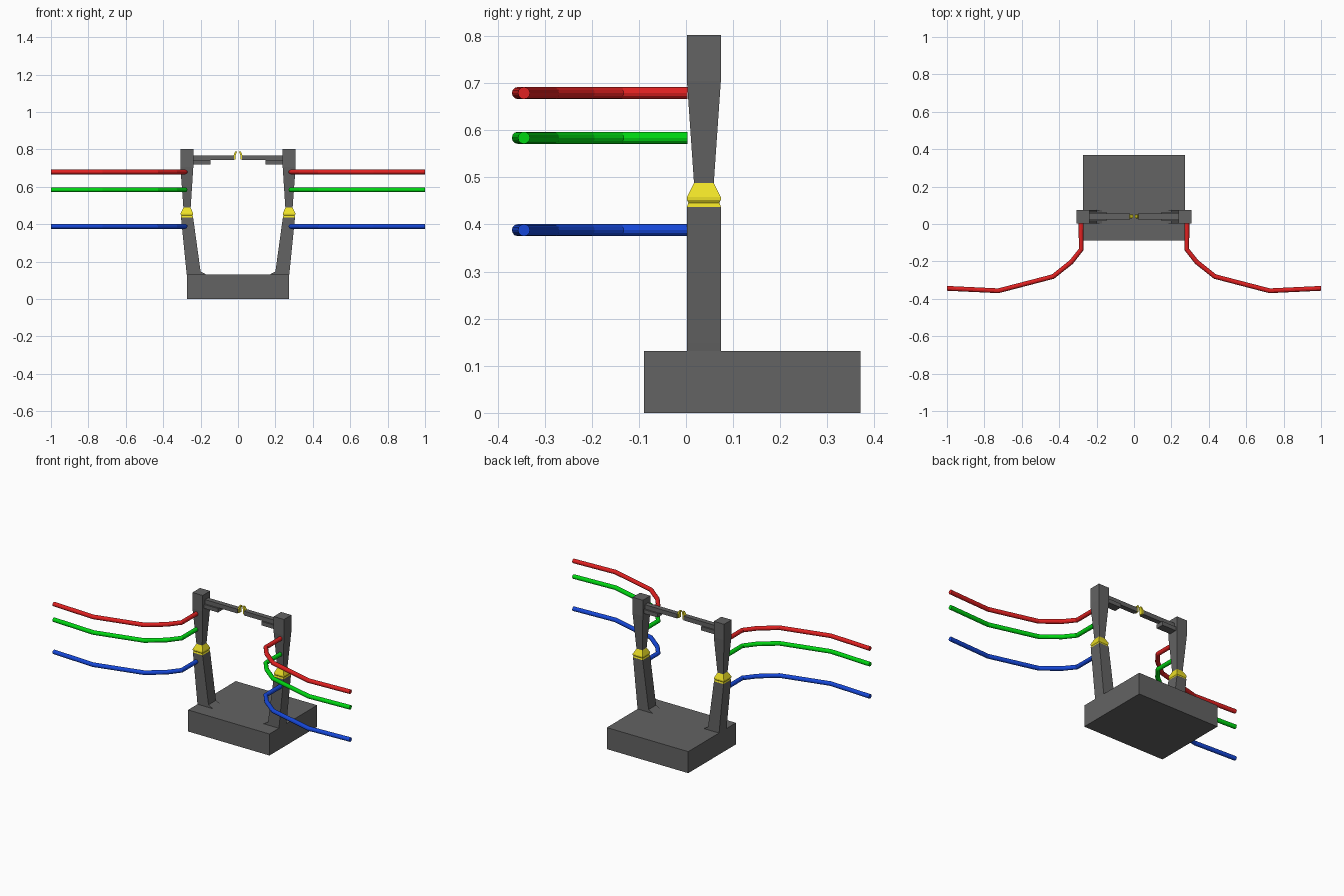
import bpy, bmesh

if "Cube" in bpy.data.objects:
    bpy.data.objects.remove(bpy.data.objects["Cube"])

def material(name, rgb):
    m = bpy.data.materials.new(name)
    m.diffuse_color = (*rgb, 1)
    m.use_nodes = True
    m.node_tree.nodes["Principled BSDF"].inputs["Base Color"].default_value = m.diffuse_color
    return m

dark = material("dark_grey", (0.125, 0.125, 0.125))
yellow = material("yellow", (0.85, 0.75, 0.02))
red = material("red", (0.75, 0.015, 0.015))
green = material("green", (0.0, 0.68, 0.006))
blue = material("blue", (0.008, 0.065, 0.7))

def loft(name, sections, mat=dark, mirror=True):
    """Stack rectangles (z, x0, x1, y0, y1) into a closed solid."""
    bm = bmesh.new()
    rings = [[bm.verts.new(p) for p in
              ((x0, y0, z), (x1, y0, z), (x1, y1, z), (x0, y1, z))]
             for z, x0, x1, y0, y1 in sections]
    for a, b in zip(rings, rings[1:]):
        for i in range(4):
            j = (i + 1) % 4
            bm.faces.new((a[i], a[j], b[j], b[i]))
    bm.faces.new(rings[0][::-1])
    bm.faces.new(rings[-1])
    me = bpy.data.meshes.new(name)
    bm.to_mesh(me)
    bm.free()
    ob = bpy.data.objects.new(name, me)
    bpy.context.collection.objects.link(ob)
    me.materials.append(mat)
    if mirror:
        ob.modifiers.new("mirror", 'MIRROR').use_mirror_merge = False
    return ob

def block(name, x0, x1, y0, y1, z0, z1, mat=dark, mirror=True):
    return loft(name, [(z0, x0, x1, y0, y1), (z1, x0, x1, y0, y1)], mat, mirror)

# Base slab
block("base", -0.274, 0.274, -0.089, 0.37, 0, 0.131, mirror=False)

# Lower posts with flared foot
loft("lower_post", [(0.131, 0.17, 0.274, 0.002, 0.074),
                    (0.147, 0.20, 0.276, 0.002, 0.074),
                    (0.437, 0.240, 0.305, 0.002, 0.074)])

# Yellow collars between the post halves
loft("collar", [(0.437, 0.240, 0.305, 0.002, 0.074),
                (0.446, 0.243, 0.303, 0.005, 0.071),
                (0.452, 0.240, 0.307, 0.002, 0.074),
                (0.458, 0.240, 0.307, 0.002, 0.074),
                (0.488, 0.253, 0.292, 0.017, 0.059)], yellow)

# Upper posts widening to a square head
loft("upper_post", [(0.488, 0.253, 0.292, 0.017, 0.059),
                    (0.705, 0.239, 0.308, 0.002, 0.074),
                    (0.802, 0.239, 0.308, 0.002, 0.074)])

# Top arms and their under-brackets
block("top_arm", 0.022, 0.25, 0.025, 0.055, 0.742, 0.768)
block("arm_bracket", 0.146, 0.245, 0.016, 0.064, 0.718, 0.742)

# Contact prongs facing each other at the arm tips
loft("contact_prong", [(0.745, 0.013, 0.024, 0.03, 0.052),
                       (0.768, 0.013, 0.024, 0.03, 0.052),
                       (0.788, 0.005, 0.015, 0.033, 0.049)], yellow)

# Cables: the same bent path at three heights, on both sides
path = [(0.283, 0.003), (0.283, -0.137), (0.335, -0.203),
        (0.433, -0.281), (0.725, -0.357), (0.999, -0.344)]
for colour, z, mat in (("red", 0.679, red), ("green", 0.584, green), ("blue", 0.388, blue)):
    for side, s in (("right", 1), ("left", -1)):
        cu = bpy.data.curves.new(f"{colour}_cable_{side}", 'CURVE')
        cu.dimensions = '3D'
        cu.bevel_depth = 0.0128
        cu.bevel_resolution = 4
        cu.use_fill_caps = True
        sp = cu.splines.new('POLY')
        sp.points.add(len(path) - 1)
        for p, (x, y) in zip(sp.points, path):
            p.co = (s * x, y, z, 1)
        sp.use_smooth = False
        cu.materials.append(mat)
        bpy.context.collection.objects.link(bpy.data.objects.new(cu.name, cu))
